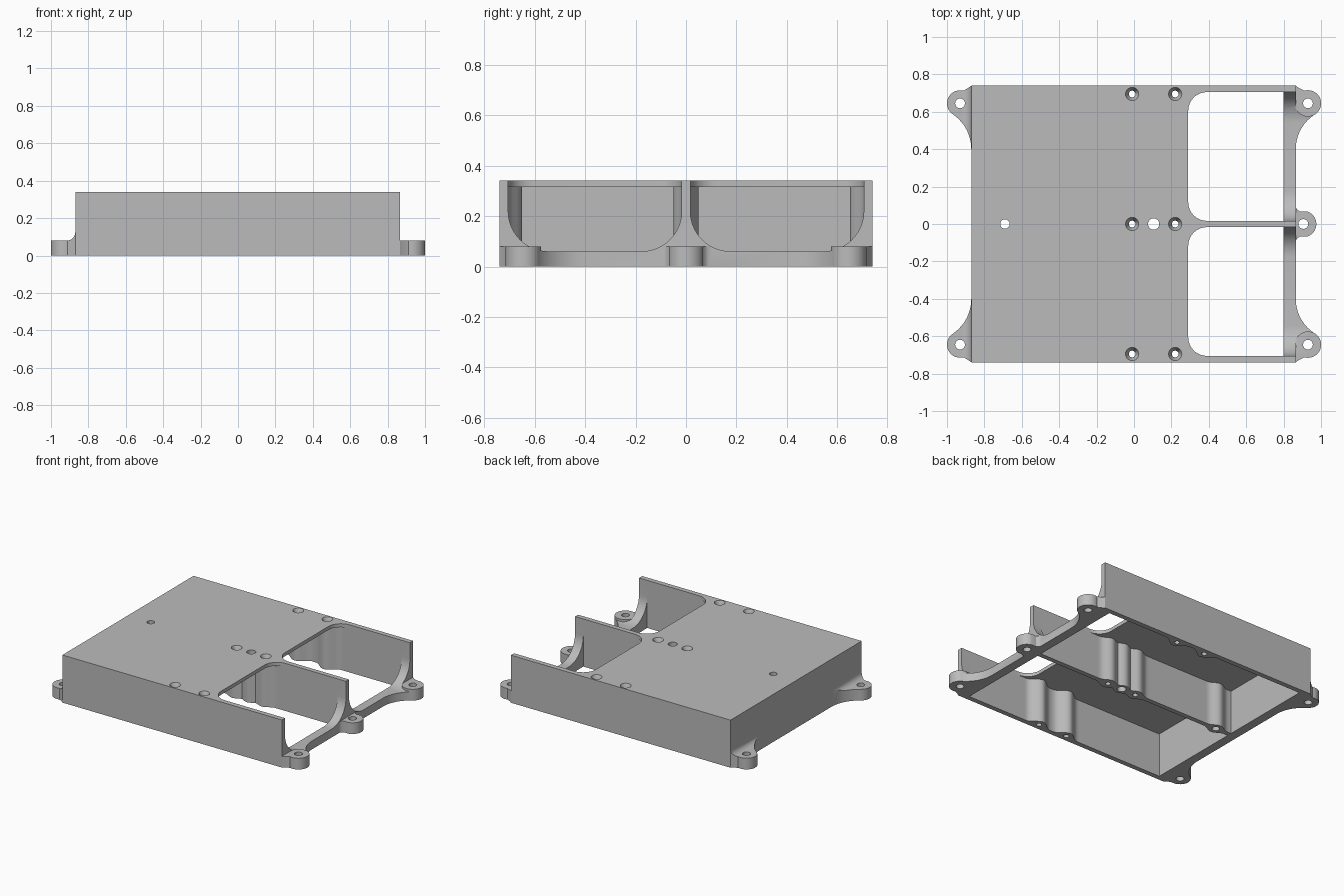
import bpy, bmesh, math
from mathutils import Vector

cube = bpy.data.objects.get("Cube")
if cube:
    bpy.data.objects.remove(cube, do_unlink=True)

grey = bpy.data.materials.new("plain_grey")
grey.use_nodes = True
grey.diffuse_color = (0.5, 0.5, 0.5, 1)
grey.node_tree.nodes["Principled BSDF"].inputs["Base Color"].default_value = (0.5, 0.5, 0.5, 1)

LEFT, RIGHT, HALF_Y, TOP = -0.87, 0.865, 0.74, 0.34
RIB, WALL = 0.017, 0.705          # inner faces of centre rib and side walls
CAV_A, CAV_B, CEILING = -0.805, 0.80, 0.315
LUG_H, LUG_R = 0.08, 0.07
LUG_X, LUG_Y, MID_X = 0.93, 0.645, 0.905


def arc(cx, cy, r, a, b, n=14):
    angles = [math.radians(a + (b - a) * i / n) for i in range(n + 1)]
    return [(cx + r * math.cos(t), cy + r * math.sin(t)) for t in angles]


def prism(name, pts, lo, hi, axis="z"):
    """Extrude a 2D outline along an axis."""
    place = {"z": lambda u, v, w: (u, v, w),
             "x": lambda u, v, w: (w, u, v),
             "y": lambda u, v, w: (u, w, v)}[axis]
    bm = bmesh.new()
    low = [bm.verts.new(place(u, v, lo)) for u, v in pts]
    high = [bm.verts.new(place(u, v, hi)) for u, v in pts]
    bm.faces.new(low)
    bm.faces.new(high)
    for i in range(len(pts)):
        j = (i + 1) % len(pts)
        bm.faces.new((low[i], low[j], high[j], high[i]))
    return finish(name, bm)


def cone(name, x, y, r_low, r_high, lo, hi):
    bm = bmesh.new()
    bmesh.ops.create_cone(bm, cap_ends=True, segments=32, radius1=r_low,
                          radius2=r_high, depth=hi - lo)
    bmesh.ops.translate(bm, verts=bm.verts, vec=Vector((x, y, (lo + hi) / 2)))
    return finish(name, bm)


def finish(name, bm):
    bmesh.ops.recalc_face_normals(bm, faces=bm.faces)
    mesh = bpy.data.meshes.new(name)
    bm.to_mesh(mesh)
    bm.free()
    mesh.materials.append(grey)
    ob = bpy.data.objects.new(name, mesh)
    bpy.context.collection.objects.link(ob)
    return ob


def combine(target, tool, operation):
    """Apply an exact boolean and discard the tool."""
    mod = target.modifiers.new(operation, "BOOLEAN")
    mod.operation, mod.solver, mod.object = operation, "EXACT", tool
    bpy.context.view_layer.objects.active = target
    bpy.ops.object.modifier_apply(modifier=mod.name)
    bpy.data.objects.remove(tool, do_unlink=True)


def bump(x, centres, height, width=0.085):
    """Rounded swelling of a wall around each screw boss."""
    return max(height * math.cos(math.pi / 2 * min(1, abs(x - c) / width)) ** 2
               for c in centres)


# Main block
body = prism("tray_body", [(LEFT, -HALF_Y), (RIGHT, -HALF_Y), (RIGHT, HALF_Y),
                           (LEFT, HALF_Y)], 0, TOP)

# Corner lugs with blended webs
for sx in (-1, 1):
    edge = abs(LEFT) if sx < 0 else RIGHT
    gap = LUG_X - edge
    blend = (LUG_Y - 0.40) ** 2 + gap ** 2 - LUG_R ** 2
    blend /= 2 * (LUG_R + gap)
    cx = edge + blend
    touch = math.degrees(math.atan2(LUG_Y - 0.40, LUG_X - cx))
    outline = [(edge - 0.03, 0.70), (edge, HALF_Y - 0.001), (edge + 0.02, 0.725)]
    outline += arc(LUG_X, LUG_Y, LUG_R, 105, touch - 180)
    outline += arc(cx, 0.40, blend, touch, 180)
    outline += [(edge - 0.03, 0.40)]
    for sy in (-1, 1):
        pts = [(sx * x, sy * y) for x, y in outline]
        lug = prism("corner_lug", pts, 0, LUG_H if sx > 0 else 0.2)
        if sx < 0:
            # Concave fillet rising to the end wall
            r = 0.045
            side = [(-0.8, -0.1), (-1.1, -0.1), (-1.1, LUG_H)]
            side += arc(LEFT - r, LUG_H + r, r, 270, 360)
            side += [(-0.8, LUG_H + r)]
            combine(lug, prism("fillet", side, -1, 1, "y"), "INTERSECT")
        combine(body, lug, "UNION")

# Middle lug
half = [(0.84, 0.09), (RIGHT, 0.09), (0.872, 0.077), (0.885, 0.068)]
mid = half + arc(MID_X, 0, LUG_R, 75, -75, 24) + [(x, -y) for x, y in reversed(half)]
combine(body, prism("middle_lug", mid, 0, LUG_H), "UNION")

# Two underside cavities, top windows and end openings
steps = 90
xs = [CAV_A + (CAV_B - CAV_A) * i / steps for i in range(steps + 1)]
inner = [(x, RIB + bump(x, (-0.69, -0.01, 0.105, 0.22), 0.033)) for x in xs]
outer = [(x, WALL - bump(x, (-0.01, 0.22), 0.055, 0.1)) for x in xs]
cavity = inner + outer[::-1]
r = 0.1
window = [(0.82, RIB), (0.82, WALL)]
window += arc(0.29 + r, WALL - r, r, 90, 180) + arc(0.29 + r, RIB + r, r, 180, 270)
r = 0.16
opening = [(WALL, 0.5)] + arc(WALL - r, 0.06 + r, r, 0, -90)
opening += arc(RIB + r, 0.06 + r, r, 270, 180) + [(RIB, 0.5)]
for sy in (-1, 1):
    combine(body, prism("cavity", [(x, sy * y) for x, y in cavity], -0.1, CEILING), "DIFFERENCE")
    combine(body, prism("window", [(x, sy * y) for x, y in window], 0.3, 0.5), "DIFFERENCE")
    combine(body, prism("end_opening", [(sy * y, z) for y, z in opening],
                        0.79, 1.05, "x"), "DIFFERENCE")
    # Full-height pad on each open-end corner
    combine(body, cone("lug_pad", LUG_X, sy * LUG_Y, 0.0705, 0.0705, 0, LUG_H), "UNION")

# Mounting holes
holes = [(sx * LUG_X, sy * LUG_Y, 0.026) for sx in (-1, 1) for sy in (-1, 1)]
holes += [(MID_X, 0, 0.026), (0.105, 0, 0.03), (-0.69, 0, 0.025)]
screws = [(x, y) for x in (-0.01, 0.22) for y in (-0.695, 0, 0.695)]
holes += [(x, y, 0.018) for x, y in screws]
for x, y, r in holes:
    combine(body, cone("hole", x, y, r, r, -0.1, 0.5), "DIFFERENCE")
for x, y in screws:
    combine(body, cone("countersink", x, y, 0.016, 0.0365, TOP - 0.04, TOP + 0.002), "DIFFERENCE")

# Smooth curved walls, sharp edges
bpy.ops.object.select_all(action="DESELECT")
body.select_set(True)
bpy.context.view_layer.objects.active = body
bpy.ops.object.shade_smooth_by_angle(angle=math.radians(30))
